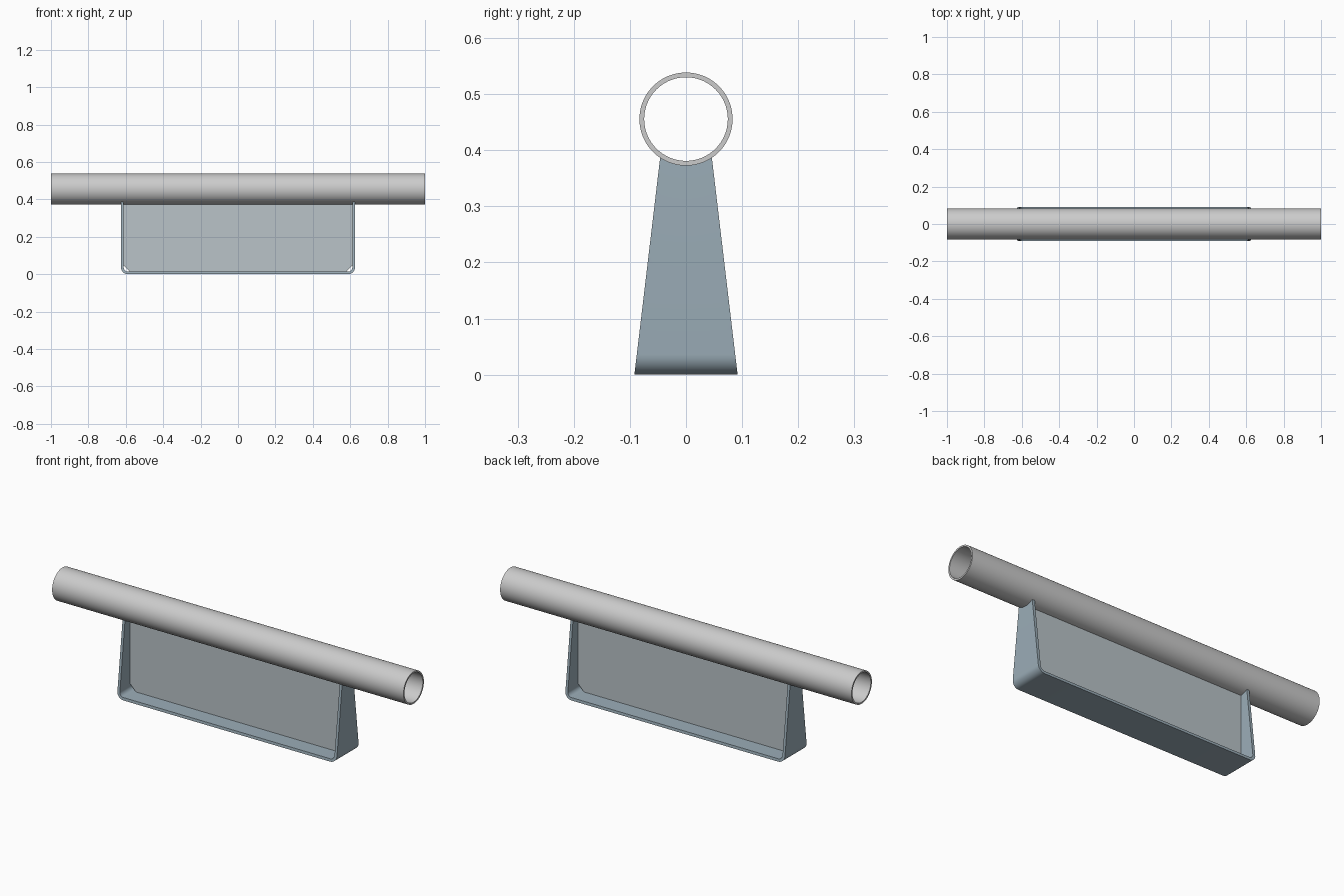
import bpy, bmesh, math

if "Cube" in bpy.data.objects:
    bpy.data.objects.remove(bpy.data.objects["Cube"])

TUBE_Z, R_OUT, R_IN = 0.4555, 0.083, 0.0745
HALF_X, THICK, BEND = 0.625, 0.014, 0.036


def material(name, rgb):
    m = bpy.data.materials.new(name)
    m.diffuse_color = (*rgb, 1)
    m.use_nodes = True
    m.node_tree.nodes["Principled BSDF"].inputs["Base Color"].default_value = m.diffuse_color
    return m


def finish(name, bm, mat, angle=30):
    bmesh.ops.recalc_face_normals(bm, faces=bm.faces)
    me = bpy.data.meshes.new(name)
    bm.to_mesh(me)
    bm.free()
    ob = bpy.data.objects.new(name, me)
    bpy.context.collection.objects.link(ob)
    if mat:
        me.materials.append(mat)
    bpy.context.view_layer.objects.active = ob
    ob.select_set(True)
    bpy.ops.object.shade_smooth_by_angle(angle=math.radians(angle))
    ob.select_set(False)
    return ob


# hollow tube: ring profile swept round the x axis
bm = bmesh.new()
SEG = 96
profile = [(-1, R_OUT), (1, R_OUT), (1, R_IN), (-1, R_IN)]
rings = []
for i in range(SEG):
    a = 2 * math.pi * i / SEG
    rings.append([bm.verts.new((x, r * math.cos(a), TUBE_Z + r * math.sin(a)))
                  for x, r in profile])
for i in range(SEG):
    p, q = rings[i], rings[(i + 1) % SEG]
    for k in range(4):
        bm.faces.new((p[k], p[(k + 1) % 4], q[(k + 1) % 4], q[k]))
finish("tube", bm, None)


# bent tapered cradle plate, its upright ends saddled to the tube
def u_path(inset):
    r = BEND - inset
    cx = HALF_X - BEND
    right = []
    for i in range(9):
        a = -math.pi / 2 + math.pi / 2 * i / 8
        right.append((cx + r * math.cos(a), BEND + r * math.sin(a)))
    right.append((HALF_X - inset, None))      # None = trimmed to the tube
    return [(-x, z) for x, z in reversed(right)] + right


def place(x, z, t):
    if z is None:
        y = 0.046 * t
        z = TUBE_Z - math.sqrt((R_OUT - 0.001) ** 2 - y * y)
    else:
        y = (0.092 - 0.12 * z) * t
    return x, y, z


bm = bmesh.new()
outer, inner = u_path(0), u_path(THICK)
COLS, n = 16, len(outer)
cols = []
for j in range(COLS + 1):
    t = -1 + 2 * j / COLS
    cols.append([bm.verts.new(place(x, z, t)) for x, z in outer + inner[::-1]])
for p, q in zip(cols, cols[1:]):
    for k in range(2 * n):
        m = (k + 1) % (2 * n)
        bm.faces.new((p[k], p[m], q[m], q[k]))
for c in (cols[0], cols[-1]):
    for k in range(n - 1):
        bm.faces.new((c[k], c[k + 1], c[2 * n - 2 - k], c[2 * n - 1 - k]))
finish("cradle_plate", bm, material("blue_steel", (0.33, 0.42, 0.48)))

# central web with clipped lower corners
bm = bmesh.new()
w, b, top, clip = HALF_X - THICK, THICK, TUBE_Z - R_OUT + 0.002, 0.034
half = [(w - clip, b), (w, b + clip), (w, top)]
outline = half + [(-x, z) for x, z in reversed(half)]
face = bm.faces.new([bm.verts.new((x, -0.006, z)) for x, z in outline])
ext = bmesh.ops.extrude_face_region(bm, geom=[face])
bmesh.ops.translate(bm, vec=(0, 0.012, 0),
                    verts=[v for v in ext["geom"] if isinstance(v, bmesh.types.BMVert)])
finish("web_panel", bm, material("pale_steel", (0.49, 0.55, 0.58)))
